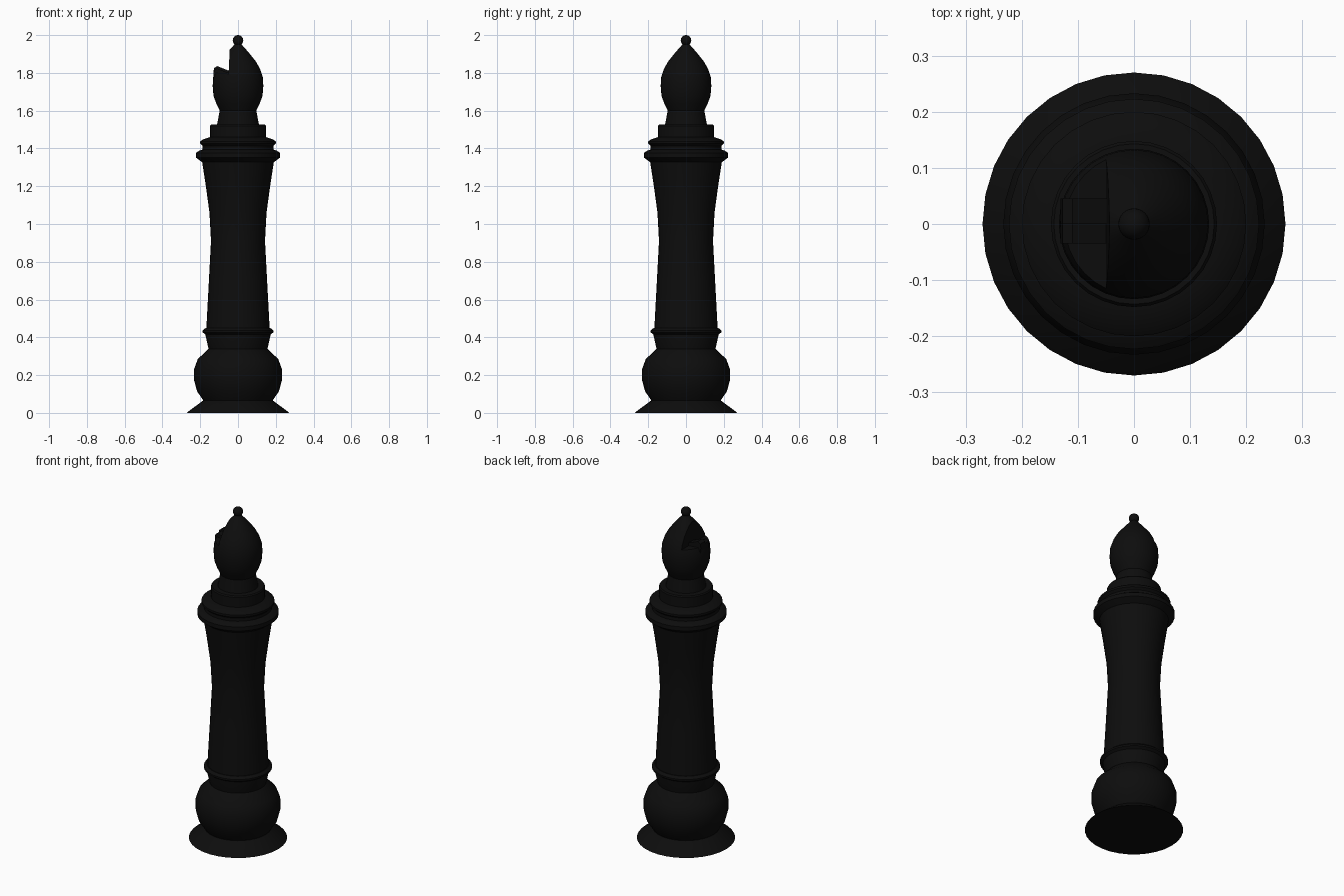
import bpy, bmesh, math
from mathutils import Vector

if "Cube" in bpy.data.objects:
    bpy.data.objects.remove(bpy.data.objects["Cube"], do_unlink=True)

SIDES = 32

ebony = bpy.data.materials.new("ebony black")
ebony.use_nodes = True
ebony.diffuse_color = (0.004, 0.004, 0.004, 1)
ebony.node_tree.nodes["Principled BSDF"].inputs["Base Color"].default_value = (0.004, 0.004, 0.004, 1)


def finish(bm, name):
    bmesh.ops.recalc_face_normals(bm, faces=bm.faces)
    mesh = bpy.data.meshes.new(name)
    bm.to_mesh(mesh)
    bm.free()
    mesh.materials.append(ebony)
    obj = bpy.data.objects.new(name, mesh)
    bpy.context.collection.objects.link(obj)
    return obj


def select(obj):
    bpy.ops.object.select_all(action='DESELECT')
    obj.select_set(True)
    bpy.context.view_layer.objects.active = obj


def smooth(obj, degrees=35):
    select(obj)
    bpy.ops.object.shade_smooth_by_angle(angle=math.radians(degrees))


def turned(name, profile):
    """Closed solid turned around z from (radius, height) points."""
    bm = bmesh.new()
    rings = []
    for r, z in profile:
        rings.append([bm.verts.new((r * math.cos(math.tau * i / SIDES),
                                    r * math.sin(math.tau * i / SIDES), z))
                      for i in range(SIDES)])
    for low, high in zip(rings, rings[1:]):
        for i in range(SIDES):
            j = (i + 1) % SIDES
            bm.faces.new((low[i], low[j], high[j], high[i]))
    bm.faces.new(rings[0])
    bm.faces.new(rings[-1])
    return finish(bm, name)


def slab(name, outline, y0, y1):
    """Outline of (x, z) points extruded along y."""
    bm = bmesh.new()
    face = bm.faces.new([bm.verts.new((x, y0, z)) for x, z in outline])
    out = bmesh.ops.extrude_face_region(bm, geom=[face])
    verts = [v for v in out["geom"] if isinstance(v, bmesh.types.BMVert)]
    bmesh.ops.translate(bm, verts=verts, vec=Vector((0, y1 - y0, 0)))
    return finish(bm, name)


# Foot and bulb
smooth(turned("foot", [(0.27, 0), (0.265, 0.006), (0.185, 0.065)]))
smooth(turned("bulb", [(0.18, 0.06), (0.217, 0.115), (0.233, 0.175), (0.233, 0.23),
                       (0.213, 0.285), (0.155, 0.34)]))

# Neck above the bulb, lower ring and waisted shaft
smooth(turned("lower_neck", [(0.155, 0.335), (0.172, 0.41), (0.172, 0.44)]))
smooth(turned("lower_ring", [(0.172, 0.415), (0.187, 0.426), (0.187, 0.436), (0.172, 0.449)]))
smooth(turned("shaft", [(0.168, 0.44), (0.154, 0.7), (0.143, 0.91), (0.151, 1.06),
                        (0.17, 1.2), (0.19, 1.33)]))

# Stacked collars
smooth(turned("wide_collar", [(0.188, 1.326), (0.205, 1.338), (0.223, 1.352),
                              (0.223, 1.376), (0.205, 1.388), (0.188, 1.394)]))
smooth(turned("collar_band", [(0.187, 1.38), (0.187, 1.42)]))
smooth(turned("upper_collar", [(0.187, 1.413), (0.2, 1.425), (0.2, 1.437),
                               (0.187, 1.447), (0.15, 1.46)]))
smooth(turned("drum", [(0.148, 1.45), (0.148, 1.52), (0.143, 1.527), (0.112, 1.527)]))
smooth(turned("upper_neck", [(0.112, 1.52), (0.096, 1.605)]))

# Pointed head with a notch cut from its right side
head = turned("head", [(0.096, 1.6), (0.116, 1.64), (0.13, 1.68), (0.134, 1.73),
                       (0.132, 1.775), (0.117, 1.82), (0.095, 1.86),
                       (0.055, 1.91), (0.015, 1.955)])
cutter = slab("notch_cutter", [(-0.05, 1.795), (-0.042, 1.96), (-0.3, 1.96), (-0.3, 1.815)],
              -0.2, 0.2)
cutter.hide_render = True
cut = head.modifiers.new("notch", 'BOOLEAN')
cut.operation = 'DIFFERENCE'
cut.solver = 'EXACT'
cut.object = cutter
select(head)
bpy.ops.object.modifier_apply(modifier=cut.name)
bpy.data.objects.remove(cutter, do_unlink=True)
smooth(head)

# Raised ragged lip on the floor of the notch
for name, y0, y1, drop in (("notch_lip_front", -0.035, 0.0, 0.012),
                           ("notch_lip_back", 0.0, 0.045, 0.0)):
    slab(name, [(-0.045, 1.76), (-0.045, 1.81 - drop), (-0.11, 1.836 - drop),
                (-0.127, 1.825 - drop), (-0.131, 1.80 - drop), (-0.125, 1.76)], y0, y1)

# Bead on the tip
bpy.ops.mesh.primitive_uv_sphere_add(segments=SIDES, ring_count=12, radius=0.028,
                                     location=(0, 0, 1.972))
bead = bpy.context.object
bead.name = "tip_bead"
bead.data.materials.append(ebony)
smooth(bead)
